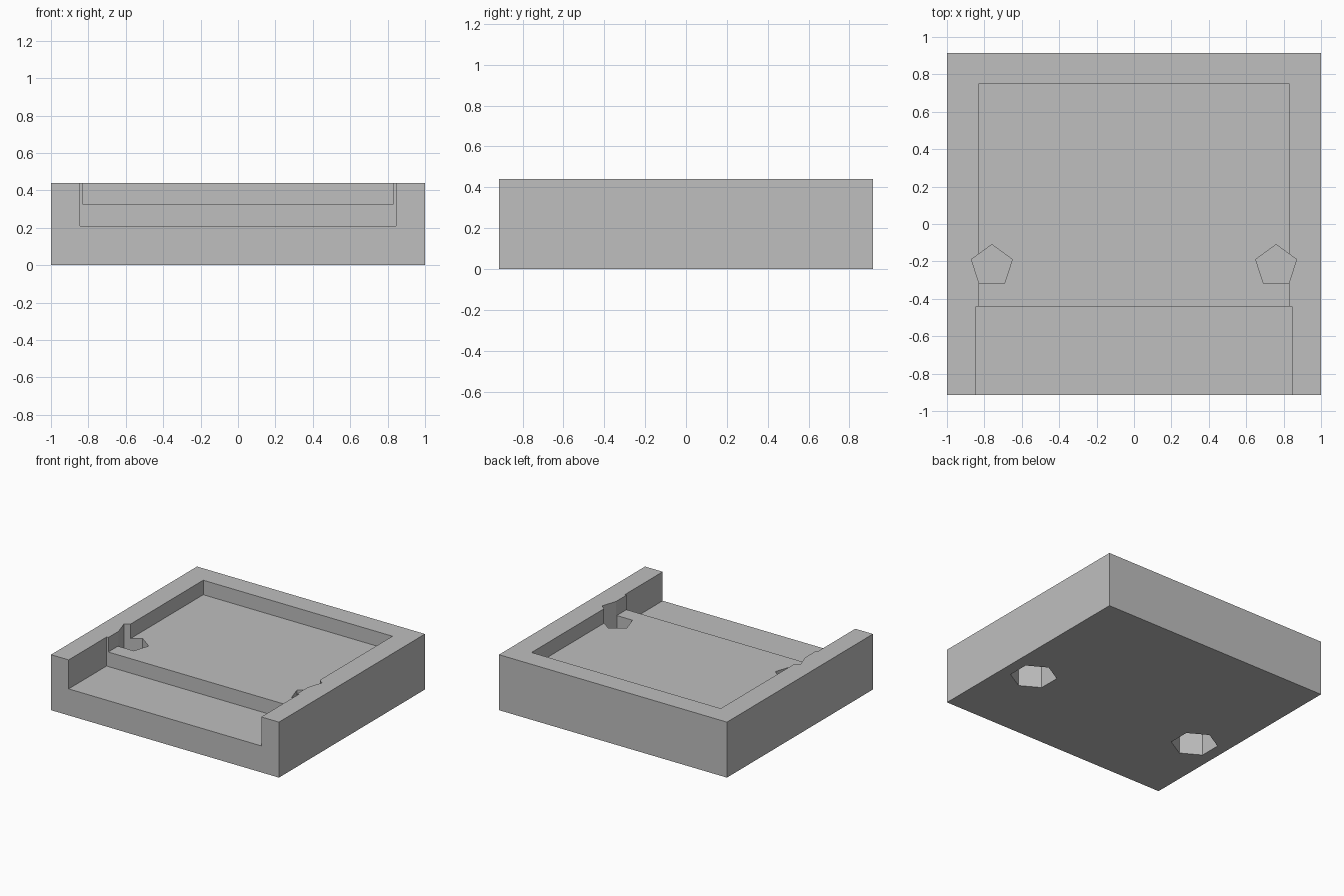
import bpy
import math

cube = bpy.data.objects.get("Cube")
if cube:
    bpy.data.objects.remove(cube, do_unlink=True)

# Single plain grey material
GREY = (0.52, 0.52, 0.52, 1)
grey = bpy.data.materials.new("plain grey")
grey.use_nodes = True
grey.diffuse_color = GREY
grey.node_tree.nodes["Principled BSDF"].inputs["Base Color"].default_value = GREY


def box(name, x, y, z):
    """Box spanning the given (low, high) ranges."""
    spans = (x, y, z)
    bpy.ops.mesh.primitive_cube_add(size=1, location=[sum(s) / 2 for s in spans])
    obj = bpy.context.object
    obj.name = name
    obj.scale = [s[1] - s[0] for s in spans]
    bpy.ops.object.transform_apply(location=True, rotation=False, scale=True)
    obj.data.materials.append(grey)
    return obj


def prism(name, sides, radius, x, y, z):
    """Upright prism with one corner pointing to the back."""
    bpy.ops.mesh.primitive_cylinder_add(
        vertices=sides, radius=radius, depth=z[1] - z[0],
        location=(x, y, sum(z) / 2))
    obj = bpy.context.object
    obj.name = name
    obj.data.materials.append(grey)
    return obj


def cut(target, cutter):
    """Subtract the cutter and discard it."""
    cutter.hide_render = True
    mod = target.modifiers.new("cut", "BOOLEAN")
    mod.operation = "DIFFERENCE"
    mod.solver = "EXACT"
    mod.object = cutter
    bpy.context.view_layer.objects.active = target
    bpy.ops.object.modifier_apply(modifier=mod.name)
    bpy.data.objects.remove(cutter, do_unlink=True)


WIDTH, DEPTH, HEIGHT = 1.0, 0.915, 0.44
ABOVE = HEIGHT + 0.1

# Solid block
tray = box("tray", (-WIDTH, WIDTH), (-DEPTH, DEPTH), (0, HEIGHT))

# Shallow rear recess, then the deeper open front channel
cut(tray, box("rear_recess", (-0.83, 0.83), (-0.5, 0.75), (0.325, ABOVE)))
cut(tray, box("front_channel", (-0.845, 0.845), (-1.1, -0.44), (0.21, ABOVE)))

# Screw holes from above and hexagonal nut pockets from below
for x in (-0.76, 0.76):
    cut(tray, prism("screw_hole", 5, 0.115, x, -0.225, (0.215, ABOVE)))
    cut(tray, prism("nut_pocket", 6, 0.17, x, -0.225, (-0.1, 0.2)))

tray.data.shade_flat()
